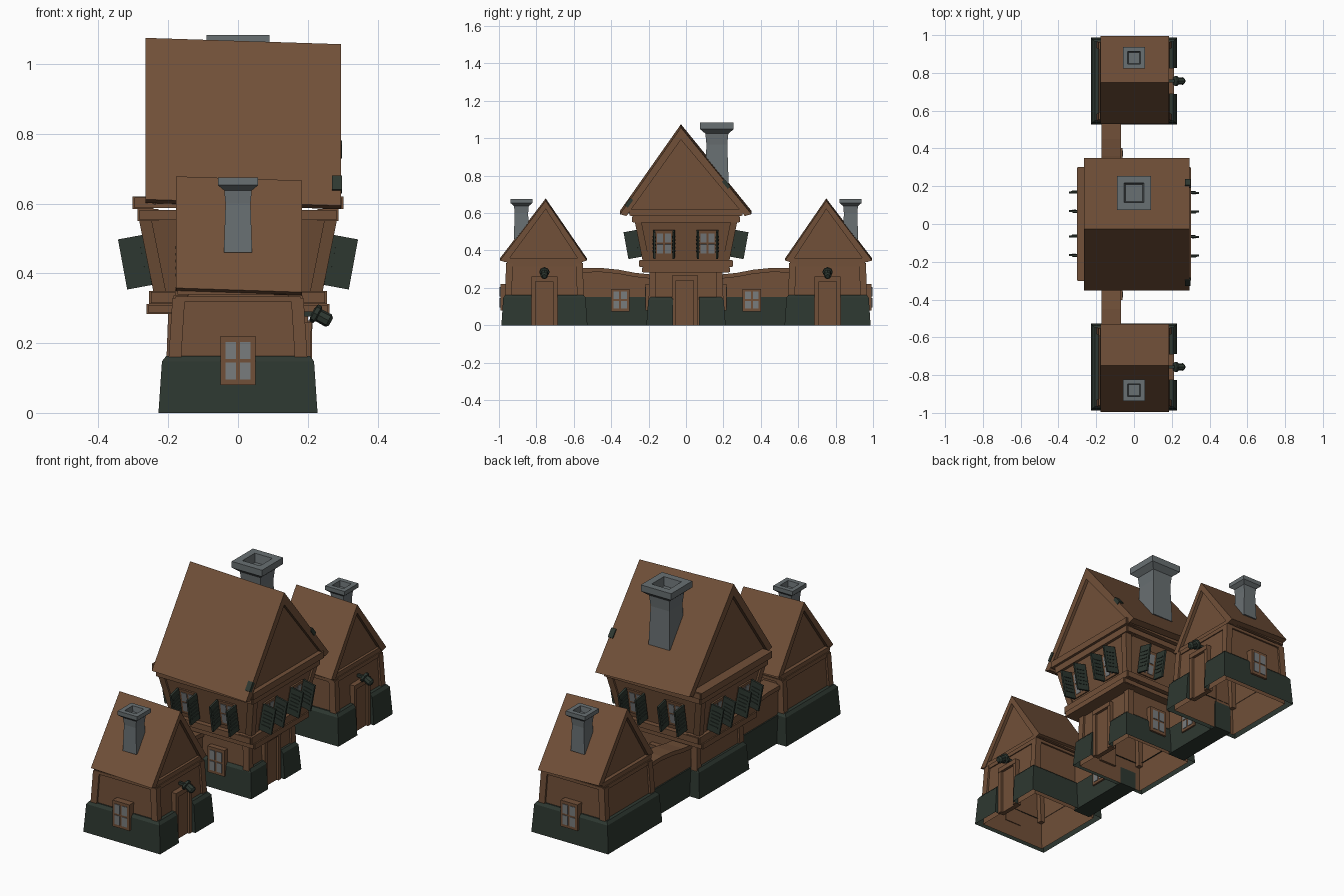
import bpy, bmesh, math
from mathutils import Matrix, Vector

if "Cube" in bpy.data.objects:
    bpy.data.objects.remove(bpy.data.objects["Cube"])


def material(name, rgb):
    m = bpy.data.materials.new(name)
    m.diffuse_color = (*rgb, 1)
    m.use_nodes = True
    m.node_tree.nodes["Principled BSDF"].inputs["Base Color"].default_value = m.diffuse_color
    return m


BROWN = material("brown timber", (0.165, 0.080, 0.040))
GREEN = material("dark green", (0.027, 0.039, 0.030))
GREY = material("chimney grey", (0.140, 0.160, 0.168))
GLASS = material("window grey", (0.19, 0.20, 0.205))


def make(name, verts, faces, mat, M=Matrix()):
    bm = bmesh.new()
    vs = [bm.verts.new(M @ Vector(v)) for v in verts]
    for f in faces:
        bm.faces.new([vs[i] for i in f])
    bmesh.ops.recalc_face_normals(bm, faces=bm.faces)
    me = bpy.data.meshes.new(name)
    bm.to_mesh(me)
    bm.free()
    me.materials.append(mat)
    ob = bpy.data.objects.new(name, me)
    bpy.context.collection.objects.link(ob)
    return ob


def loft(name, rings, mat, caps=False, M=Matrix()):
    """Skin through rings of 3D points."""
    n = len(rings[0])
    faces = [(r * n + i, r * n + (i + 1) % n, (r + 1) * n + (i + 1) % n, (r + 1) * n + i)
             for r in range(len(rings) - 1) for i in range(n)]
    if caps:
        faces += [tuple(range(n)), tuple(range((len(rings) - 1) * n, len(rings) * n))]
    return make(name, [p for r in rings for p in r], faces, mat, M)


def rect(cx, cy, hx, hy, z):
    return [(cx + hx, cy + hy, z), (cx - hx, cy + hy, z), (cx - hx, cy - hy, z), (cx + hx, cy - hy, z)]


def box(name, x0, x1, y0, y1, z0, z1, mat, M=Matrix()):
    c = ((x0 + x1) / 2, (y0 + y1) / 2, (x1 - x0) / 2, (y1 - y0) / 2)
    return loft(name, [rect(*c, z0), rect(*c, z1)], mat, True, M)


def prism(name, prof, x0, x1, mat, drop=0):
    """Extrude a (y, z) profile along x, with an optional sag at the far end."""
    return loft(name, [[(x0, y, z) for y, z in prof], [(x1, y, z - drop) for y, z in prof]], mat, True)


def band(name, cy, hx, hy, z0, z1, w=0.06):
    """Ring of four beams around a storey."""
    for s in (-1, 1):
        a, b = sorted((s * hx, s * (hx - w)))
        box(name + "_long", a, b, cy - hy + 0.005, cy + hy - 0.005, z0, z1, BROWN)
        a, b = sorted((cy + s * hy, cy + s * (hy - w)))
        box(name + "_cross", -hx + 0.006, hx - 0.006, a, b, z0 + 0.003, z1 - 0.003, BROWN)


def posts(name, cy, lo, hi, z0, z1, w=0.018):
    """Leaning corner posts following a tapered wall."""
    for sx in (-1, 1):
        for sy in (-1, 1):
            loft(name, [rect(sx * (h[0] - w + 0.008), cy + sy * (h[1] - w + 0.008), w, w, z)
                        for h, z in ((lo, z0), (hi, z1))], BROWN, True)


def window(loc, ang, tilt=0, w=0.1, h=0.14, shutters=False):
    """Framed four-pane window; local x points outward."""
    M = Matrix.Translation(loc) @ Matrix.Rotation(ang, 4, 'Z') @ Matrix.Rotation(tilt, 4, 'Y')
    box("window_frame", -0.03, 0.008, -w / 2, w / 2, -h / 2, h / 2, BROWN, M)
    for s in (-1, 1):
        for t in (-1, 1):
            y, z = s * w * 0.21, t * h * 0.21
            box("window_pane", 0.006, 0.011, y - w * .155, y + w * .155, z - h * .175, z + h * .175, GLASS, M)
        if shutters:
            y = s * (w / 2 + 0.004)
            N = M @ Matrix.Translation((0.008, y, 0)) @ Matrix.Rotation(-s * 0.06, 4, 'Z')
            box("shutter", 0, 0.072, -0.005, 0.005, -0.073, 0.073, GREEN, N)
            for k in range(5):
                z = -0.04 + k * 0.02
                box("shutter_slat", 0.012, 0.06, -0.008, 0.008, z - 0.003, z + 0.003, GREEN, N)


def footing(name, cy, hx, hy, wx, wy, h):
    """Stone base shell with a gap for the door on +x."""
    def ring(a, b, inner, z):
        d = 0.07
        return [(x, cy + y, z) for x, y in ((a, d), (a, b), (-a, b), (-a, -b), (a, -b), (a, -d), (inner, -d), (inner, d))]
    loft(name, [ring(hx, hy, wx - 0.005, 0), ring(hx - 0.01, hy - 0.01, wx - 0.005, h - 0.015),
                ring(hx - 0.022, hy - 0.022, wx - 0.005, h), ring(wx - 0.01, wy - 0.01, wx - 0.02, h)], GREEN)


def roof(name, x0, x1, ys, ridge, ze, t, drop):
    yl, yc, yr = ys
    prism(name, [(yl, ze), (yc, ridge), (yr, ze), (yr - 0.035, ze - 0.01), (yc, ridge - t), (yl + 0.035, ze - 0.01)],
          x0, x1, BROWN, drop)
    # recessed gable walls under the overhang
    for x in (x0 + 0.018, x1 - 0.028):
        prism(name + "_gable", [(yl + 0.035, ze - 0.01), (yc, ridge - t + .002), (yr - 0.035, ze - 0.01)],
              x, x + 0.01, BROWN, 0.005)


def chimney(cy, r, z0, z1):
    shape = ((0.70, z0), (0.62, z1 - r * 1.3), (0.68, z1 - r * 0.65), (1.0, z1 - r * 0.38), (1.0, z1),
             (0.58, z1), (0.5, z1 - r * 0.5))
    loft("chimney", [rect(0, cy, r * k, r * k, z) for k, z in shape], GREY, True)


def door(cy, x, h):
    box("door", x - 0.02, x + 0.004, cy - 0.05, cy + 0.05, 0, h - 0.02, BROWN)
    for s in (-1, 1):
        box("door_jamb", x - 0.02, x + 0.016, cy + s * 0.058 - 0.011, cy + s * 0.058 + 0.011, 0, h, BROWN)
    box("door_lintel", x - 0.02, x + 0.018, cy - 0.069, cy + 0.069, h - 0.025, h, BROWN)


# side houses, mirrored in y
for s in (-1, 1):
    cy = s * 0.757
    loft("side_walls", [rect(0, cy, 0.195, 0.205, 0), rect(0, cy, 0.178, 0.195, 0.35)], BROWN)
    posts("side_post", cy, (0.192, 0.203), (0.18, 0.197), 0.14, 0.33)
    footing("side_footing", cy, 0.228, 0.23, 0.195, 0.205, 0.163)
    band("side_band_lower", cy, 0.185, 0.205, 0.315, 0.337, 0.04)
    band("side_band_upper", cy, 0.18, 0.212, 0.337, 0.36, 0.04)
    ys = sorted((s * 0.53, s * 0.995))
    roof("side_roof", -0.178, 0.184, (ys[0], s * 0.75, ys[1]), 0.678, 0.358, 0.045, 0.012)
    chimney(s * 0.88, 0.058, 0.46, 0.675)
    door(cy, 0.193, 0.26)
    window((0, s * 0.985, 0.15), s * math.pi / 2)
    # lantern: tilted knob on a bracket above the door
    M = Matrix.Translation((0.24, cy, 0.275)) @ Matrix.Rotation(math.radians(118), 4, 'Y')
    rings = [[(r * math.cos(a * math.tau / 8), r * math.sin(a * math.tau / 8), z) for a in range(8)]
             for r, z in ((0.012, -0.03), (0.027, -0.026), (0.027, -0.014), (0.019, -0.01), (0.02, 0.022), (0.012, 0.03))]
    loft("lantern", rings, GREEN, True, M)
    box("lantern_arm", 0.17, 0.225, cy - 0.007, cy + 0.007, 0.277, 0.291, GREEN)

    # connecting wall with a sagging top
    a, b = s * 0.56, s * 0.19
    top = [(a, 0.305), (s * 0.45, 0.306), (s * 0.36, 0.297), (s * 0.27, 0.28), (b, 0.272)]
    prism("link_wall", [(b, 0.15), (a, 0.15)] + top, -0.163, -0.077, BROWN)
    prism("link_coping", top + [(y, z - 0.022) for y, z in reversed(top)], -0.172, -0.068, BROWN)
    y0, y1 = sorted((a, b))
    box("link_footing", -0.17, -0.07, y0, y1, 0, 0.15, GREEN)
    window((-0.069, s * 0.352, 0.135), 0, h=0.12)

# main house, lower storey
loft("main_lower_walls", [rect(0, 0, 0.198, 0.192, 0), rect(0, 0, 0.19, 0.185, 0.33)], BROWN)
posts("main_lower_post", 0, (0.198, 0.192), (0.192, 0.187), 0.13, 0.29)
footing("main_footing", 0, 0.228, 0.212, 0.198, 0.192, 0.15)
door(-0.006, 0.196, 0.265)
for s in (-1, 1):
    window((0.02, s * 0.208, 0.15), s * math.pi / 2)
band("main_band_low_1", 0, 0.262, 0.235, 0.283, 0.312, 0.08)
band("main_band_low_2", 0, 0.255, 0.252, 0.312, 0.35, 0.08)

# main house, flared upper storey
loft("main_upper_walls", [rect(0, 0, 0.232, 0.222, 0.33), rect(0, 0, 0.278, 0.268, 0.58)], BROWN)
posts("main_upper_post", 0, (0.235, 0.225), (0.277, 0.267), 0.35, 0.56)
tilt = math.atan2(0.046, 0.25)
for k in range(4):
    ang = k * math.pi / 2
    d = 0.252 if k % 2 == 0 else 0.242
    for u in (-0.118, 0.115):
        loc = Matrix.Rotation(ang, 3, 'Z') @ Vector((d, u, 0.44))
        window(loc, ang, tilt, shutters=True)
band("main_band_high_1", 0, 0.288, 0.288, 0.55, 0.585, 0.06)
band("main_band_high_2", 0, 0.302, 0.303, 0.585, 0.62, 0.06)

# main roof, chimney and small dark tiles on the gable edges
roof("main_roof", -0.265, 0.295, (-0.353, -0.027, 0.35), 1.075, 0.612, 0.065, 0.018)
chimney(0.165, 0.09, 0.76, 1.083)
for y, z, a in ((-0.305, 0.655, 0.95), (0.215, 0.755, -0.89)):
    M = Matrix.Translation((0.29, y, z)) @ Matrix.Rotation(a, 4, 'X')
    box("roof_tile", -0.02, 0.008, -0.025, 0.025, -0.01, 0.01, GREEN, M)
